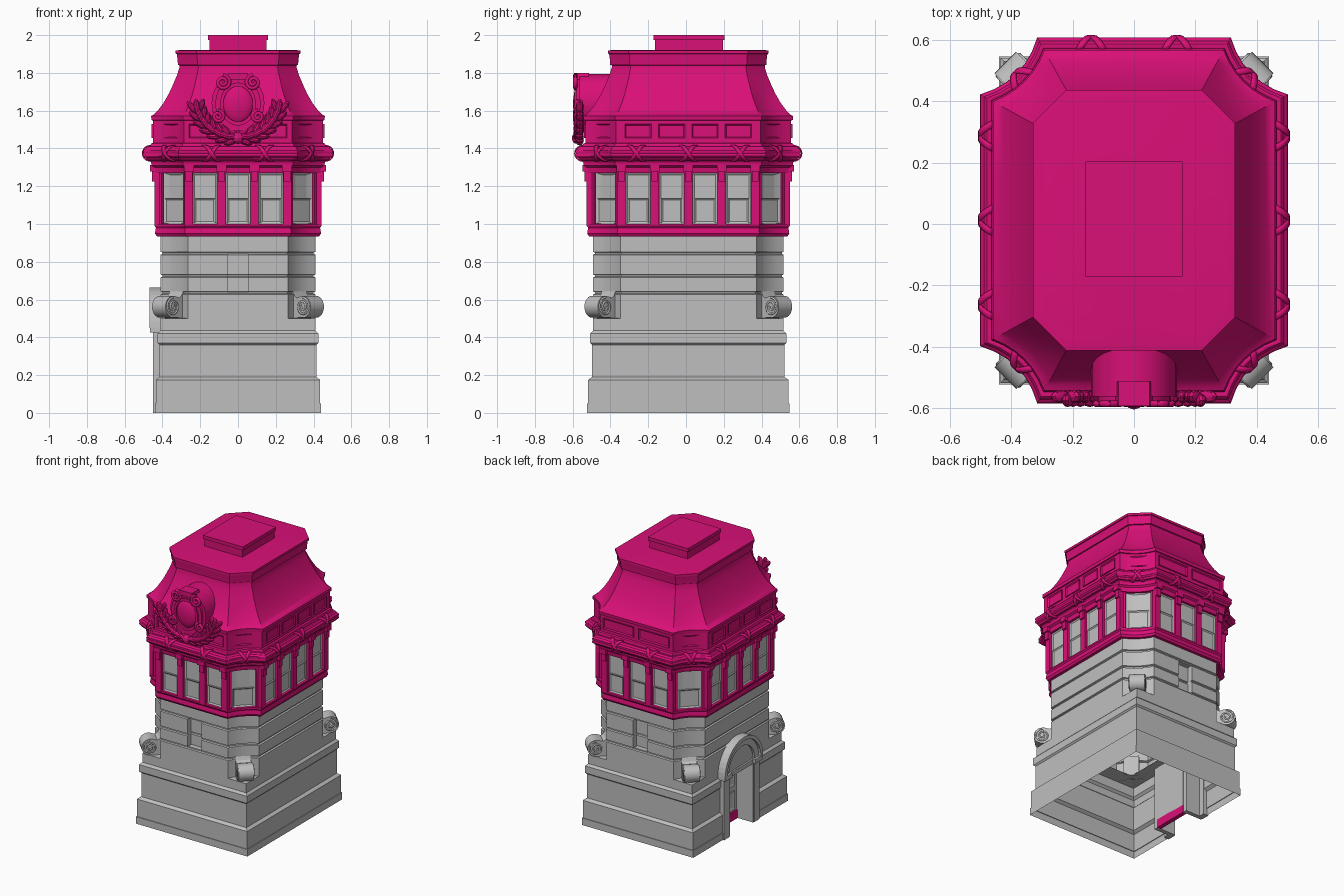
import bpy, bmesh, math
from mathutils import Matrix, Vector

if "Cube" in bpy.data.objects:
    bpy.data.objects.remove(bpy.data.objects["Cube"])

CENTRE = Vector((0, 0.012, 0))   # plan centre
EXTRA = 0.095                    # plan is longer in y by this much per side
SLOT, DOOR = 0.055, 0.13         # half widths of the niches and the doorway


def material(name, rgb):
    m = bpy.data.materials.new(name)
    m.use_nodes = True
    m.diffuse_color = (*rgb, 1)
    m.node_tree.nodes["Principled BSDF"].inputs["Base Color"].default_value = (*rgb, 1)
    return m


STONE = material("grey stone", (0.52, 0.52, 0.52))
PINK = material("magenta metal", (0.70, 0.005, 0.185))


def finish(name, bm, mat, smooth=False, fix=True):
    if fix:
        bmesh.ops.recalc_face_normals(bm, faces=bm.faces)
    bmesh.ops.translate(bm, vec=CENTRE, verts=bm.verts)
    me = bpy.data.meshes.new(name)
    bm.to_mesh(me)
    bm.free()
    me.materials.append(mat)
    ob = bpy.data.objects.new(name, me)
    bpy.context.collection.objects.link(ob)
    if smooth:
        bpy.ops.object.select_all(action='DESELECT')
        ob.select_set(True)
        bpy.context.view_layer.objects.active = ob
        bpy.ops.object.shade_smooth_by_angle(angle=math.radians(28))
    return ob


def corner(h):
    """Corner cut and its inward sag for a given half width."""
    return 0.145 + 0.45 * (h - 0.41), max(0, 0.21 * (h - 0.33))


def outline(h, square):
    hy = h + EXTRA
    c, sag = corner(h)
    arc = [(h, hy)]
    if not square:
        arc = []
        for i in range(7):
            t = i / 6
            s = sag * 4 * t * (1 - t) * 0.707
            arc.append((h - c * t - s, hy - c * (1 - t) - s))
    back = arc[::-1]
    return (arc + [(SLOT, hy), (-SLOT, hy)] + [(-x, y) for x, y in back]
            + [(-h, DOOR), (-h, -DOOR)] + [(-x, -y) for x, y in arc]
            + [(-SLOT, -hy), (SLOT, -hy)] + [(x, -y) for x, y in back])


def loft(rows, square=False, cap=False):
    bm = bmesh.new()
    rings = [[bm.verts.new((x, y, z)) for x, y in outline(h, square)] for z, h in rows]
    n = len(rings[0])
    for lo, up in zip(rings, rings[1:]):
        for i in range(n):
            j = (i + 1) % n
            bm.faces.new((lo[i], lo[j], up[j], up[i]))
    if cap:
        bm.faces.new(rings[-1])
    return bm


def spot(angle, h, u=0, z=0):
    """Frame on a wall: local x runs along it, local -y points outward."""
    a = math.radians(angle)
    if angle % 90:
        c, sag = corner(h)
        k = c / 2 + sag * 0.707
        p = Vector((math.copysign(h - k, math.sin(a)), -math.copysign(h + EXTRA - k, math.cos(a)), z))
    else:
        p = Vector((h * math.sin(a), -(h + EXTRA) * math.cos(a), z))
    p += u * Vector((math.cos(a), math.sin(a), 0))
    return Matrix.Translation(p) @ Matrix.Rotation(a, 4, 'Z')


def box(bm, frame, size, inset=0, depth=0.006):
    geo = bmesh.ops.create_cube(bm, size=1, matrix=frame @ Matrix.Diagonal((*size, 1)))
    if inset:
        out = frame.to_3x3() @ Vector((0, -1, 0))
        faces = {f for v in geo["verts"] for f in v.link_faces}
        front = max(faces, key=lambda f: f.calc_center_median().dot(out))
        bmesh.ops.inset_region(bm, faces=[front], thickness=inset)
        bmesh.ops.translate(bm, vec=-out * depth, verts=front.verts)


def prism(bm, frame, pts, depth):
    a = [bm.verts.new(frame @ Vector((u, 0, z))) for u, z in pts]
    b = [bm.verts.new(frame @ Vector((u, depth, z))) for u, z in pts]
    bm.faces.new(a)
    bm.faces.new(b[::-1])
    for i in range(len(a)):
        bm.faces.new((a[i - 1], a[i], b[i], b[i - 1]))


def arc(cx, cz, rx, rz, start, end, n):
    angles = [math.radians(start + (end - start) * i / n) for i in range(n + 1)]
    return [(cx + rx * math.cos(a), cz + rz * math.sin(a)) for a in angles]


def spirals(name, items, mat, bevel):
    """Raised volute lines; each item is frame, x, z, radius, direction."""
    cu = bpy.data.curves.new(name, 'CURVE')
    cu.dimensions, cu.bevel_depth, cu.bevel_resolution = '3D', bevel, 1
    for frame, x, z, r, turn in items:
        sp = cu.splines.new('POLY')
        sp.points.add(24)
        for i, p in enumerate(sp.points):
            a, k = math.pi / 2 + turn * i * 0.5, r * (1 - i / 28)
            p.co = (*(frame @ Vector((x + k * math.cos(a), 0, z + k * math.sin(a))) + CENTRE), 1)
    cu.materials.append(mat)
    bpy.context.collection.objects.link(bpy.data.objects.new(name, cu))


# Square base, open below, with a doorway in its right side
bm = loft([(0, .44), (.05, .44), (.05, .435), (.175, .435), (.19, .415), (.36, .415), (.37, .425),
           (.42, .425), (.435, .41), (.5, .41), (.505, .3)], square=True)
hole = [f for f in bm.faces if f.calc_center_median().x < -.4
        and abs(f.calc_center_median().y) < DOOR - .01 and f.calc_center_median().z < .43]
bmesh.ops.delete(bm, geom=hole, context='FACES')
finish("stone_base", bm, STONE, fix=False)

# Banded shaft with a niche in front and back
rows = [(.5, .41)]
for z in (.635, .725, .845):
    rows += [(z - .008, .41), (z - .004, .4), (z + .004, .4), (z + .008, .41)]
bm = loft(rows + [(.94, .41)])
for s in (-1, 1):
    niche = [f for f in bm.faces if s * f.calc_center_median().y > .4
             and abs(f.calc_center_median().x) < .01 and .636 < f.calc_center_median().z < .845]
    bmesh.ops.inset_region(bm, faces=niche, thickness=0, depth=0)
    bmesh.ops.translate(bm, vec=(0, -s * .04, 0), verts=list({v for f in niche for v in f.verts}))
finish("stone_shaft", bm, STONE, True, fix=False)

# Corner consoles with volutes
bm, lines = bmesh.new(), []
profile = [(-.05, .503)] + arc(.075, .562, .058, .058, -90, 110, 12) + [(.03, .608), (.012, .62), (0, .645), (-.05, .645)]
for a in (45, 135, 225, 315):
    turned = spot(a, .41) @ Matrix.Rotation(-math.pi / 2, 4, 'Z')
    prism(bm, turned @ Matrix.Translation((0, -.05, 0)), profile, .1)
    lines += [(turned @ Matrix.Translation((0, y, 0)), .075, .562, .05, -1) for y in (-.05, .05)]
finish("corner_consoles", bm, STONE, True)
spirals("console_volutes", lines, STONE, .006)

# Doorway: jambs, lintel, arched hood, recessed leaf
side = Matrix.Rotation(math.radians(270), 4, 'Z')      # local -y becomes -x
at = lambda u, d, z: side @ Matrix.Translation((u, -d, z))
bm = bmesh.new()
for s in (-1, 1):
    box(bm, at(s * .145, .372, .225), (.03, .15, .45))
    box(bm, at(s * .17, .43, .225), (.06, .04, .45))
    box(bm, at(s * .17, .435, .44), (.08, .06, .03))
box(bm, at(0, .372, .435), (.3, .15, .03))
prism(bm, at(0, .435, 0), arc(0, .45, .19, .19, 0, 180, 20), .06)
for r0, r1, d in ((.145, .2, .45), (.19, .215, .468)):
    prism(bm, at(0, d, 0), arc(0, .45, r1, r1, 0, 180, 20) + arc(0, .45, r0, r0, 180, 0, 20), .1)
finish("door_surround", bm, STONE)
bm = bmesh.new()
box(bm, at(0, .305, .24), (.26, .02, .37))
for z in (.14, .31):
    box(bm, at(0, .317, z), (.2, .012, .13), .02)
finish("door_leaf", bm, STONE)
bm = bmesh.new()
box(bm, at(0, .31, .03), (.26, .03, .06))
finish("door_threshold", bm, PINK)

# Window storey: sill, glass, posts, capitals, sashes
finish("window_sill", loft([(.935, .4), (.935, .43), (.95, .44), (.98, .435), (.99, .442), (1.0, .442), (1.002, .41)]), PINK, True, fix=False)
finish("window_glass", loft([(.99, .416), (1.28, .416)]), STONE, True, fix=False)
posts, caps, sashes = bmesh.new(), bmesh.new(), bmesh.new()
layout = {0: ((.0875, .26), (0, .175)), 90: ((0, .177, .355), (.0885, .2655)), 45: ((.102,), (0,))}
for a in range(0, 360, 45):
    post_u, win_u = layout[a % 180 if a % 90 == 0 else 45]
    for u in sorted({s * v for v in post_u for s in (-1, 1)}):
        box(posts, spot(a, .418, u, 1.14), (.044, .05, .3))
        if a % 90 == 0:
            box(caps, spot(a, .425, u, 1.255), (.036, .06, .06))
            box(caps, spot(a, .43, u, 1.295), (.052, .07, .035))
    for u in sorted({s * v for v in win_u for s in (-1, 1)}):
        w = .13 if a % 90 == 0 else .16
        box(sashes, spot(a, .418, u, 1.135), (w, .014, .268), .012)
        box(sashes, spot(a, .421, u, 1.07), (w - .02, .018, .13), .012)
finish("window_posts", posts, PINK)
finish("post_capitals", caps, PINK)
finish("window_sashes", sashes, STONE)

# Cornice, reeded belt, parapet and curved roof in one profile
rows = [(1.27, .41), (1.27, .44), (1.3, .445), (1.31, .458), (1.325, .46), (1.335, .468)]
for i in range(17):
    a = -math.pi / 2 + math.pi * i / 16
    r = .034 + .005 * abs(math.sin(4 * a))
    rows.append((1.374 + r * math.sin(a), .465 + r * math.cos(a)))
rows += [(1.415, .465), (1.425, .46), (1.43, .45), (1.548, .45), (1.55, .458), (1.572, .46), (1.578, .447),
         (1.6, .425), (1.64, .395), (1.69, .366), (1.74, .343), (1.79, .322), (1.83, .31), (1.84, .31),
         (1.842, .318), (1.87, .32), (1.9, .324), (1.902, .33), (1.918, .33), (1.922, .3)]
finish("cornice_and_roof", loft(rows, cap=True), PINK, True, fix=False)
bm = bmesh.new()
box(bm, Matrix.Translation((0, .004, 1.95)), (.3, .36, .07))
box(bm, Matrix.Translation((0, .004, 1.9875)), (.316, .375, .025))
finish("roof_cap", bm, PINK)

# Crossed ribbons on the belt and sunk panels on the parapet
ribbons, panels = bmesh.new(), bmesh.new()
for a in range(0, 360, 45):
    kind = a % 180 if a % 90 == 0 else 45
    for u in {0: (-.14, .14), 90: (-.275, 0, .275), 45: (0,)}[kind]:
        for s in (-1, 1):
            f, prev = spot(a, .465, u, 1.374), None
            for i in range(11):
                t = -1 + i / 5
                g = t * math.radians(95)
                pair = [ribbons.verts.new(f @ Vector((s * t * .04 + w, -.044 * math.cos(g), .044 * math.sin(g)))) for w in (-.012, .012)]
                if prev:
                    ribbons.faces.new((prev[0], prev[1], pair[1], pair[0]))
                prev = pair
    width = {0: .24, 90: .14, 45: .13}[kind]
    for u in {0: (-.14, .14), 90: (-.2655, -.0885, .0885, .2655), 45: (0,)}[kind]:
        box(panels, spot(a, .45, u, 1.492), (width, .014, .075), .01, .007)
ob = finish("belt_ribbons", ribbons, PINK, True, fix=False)
ob.modifiers.new("thickness", 'SOLIDIFY').thickness = .007
finish("parapet_panels", panels, PINK)

# Front cartouche: barrel body, oval frame, shield, volutes
bm = bmesh.new()
prism(bm, Matrix.Translation((0, -.575, 0)), arc(0, 1.64, .14, .155, 0, 345, 23), .2)
for r0, r1, y in ((.085, .12, -.592), (.078, .095, -.602)):
    prism(bm, Matrix.Translation((0, y, 0)), arc(0, 1.635, r1, r1 * 1.2, 0, 360, 28) + arc(0, 1.635, r0, r0 * 1.2, 360, 0, 28), .05)
prism(bm, Matrix.Translation((0, -.605, 0)), [(-.06, 1.765), (.06, 1.765), (.05, 1.8), (-.05, 1.8)], .08)
bmesh.ops.create_uvsphere(bm, u_segments=20, v_segments=10, radius=1,
                          matrix=Matrix.Translation((0, -.58, 1.635)) @ Matrix.Diagonal((.082, .03, .1, 1)))
finish("cartouche", bm, PINK, True)
face = Matrix.Translation((0, -.598, 0))
spirals("cartouche_volutes", [(face, s * x, z, r, s) for s in (-1, 1) for x, z, r in ((.08, 1.75, .04), (.105, 1.57, .032))], PINK, .011)

# Laurel branches
bm = bmesh.new()
for s in (-1, 1):
    for i in range(7):
        t = i / 6
        a = math.radians(-82 + 72 * t)
        for fan, shift in ((-32, -.02), (0, 0), (32, .022)):
            r = .195 + .025 * t + shift
            m = (Matrix.Translation((s * r * math.cos(a), -.575 - (.012 if fan == 0 else 0), 1.655 + r * math.sin(a)))
                 @ Matrix.Rotation(-(a + math.radians(90 - fan)) if s > 0 else a + math.radians(90 - fan), 4, 'Y'))
            bmesh.ops.create_uvsphere(bm, u_segments=8, v_segments=6, radius=1, matrix=m @ Matrix.Diagonal((.047, .022, .018, 1)))
bmesh.ops.create_uvsphere(bm, u_segments=10, v_segments=6, radius=.032, matrix=Matrix.Translation((0, -.585, 1.455)))
finish("laurel_branches", bm, PINK, True)
